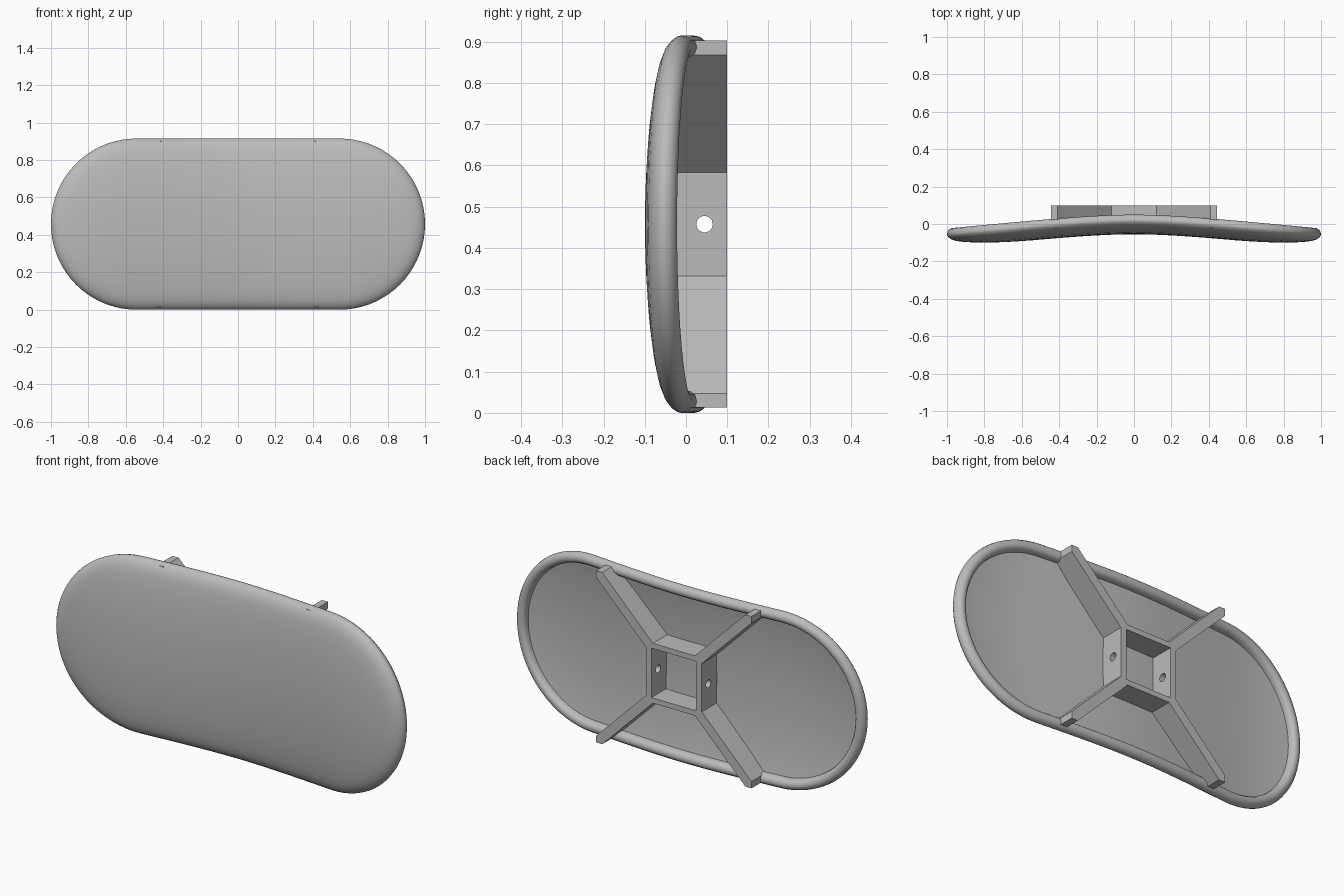
import bpy, bmesh, math
from mathutils import Matrix

if "Cube" in bpy.data.objects:
    bpy.data.objects.remove(bpy.data.objects["Cube"])

R = 0.4575          # half height of the rounded pad
CX = 1.0 - R        # centre of each round end

grey = bpy.data.materials.new("light_grey")
grey.diffuse_color = (0.5, 0.5, 0.5, 1)
grey.use_nodes = True
grey.node_tree.nodes["Principled BSDF"].inputs["Base Color"].default_value = grey.diffuse_color


def make_object(name, bm, material=grey):
    bmesh.ops.recalc_face_normals(bm, faces=bm.faces)
    mesh = bpy.data.meshes.new(name)
    bm.to_mesh(mesh)
    bm.free()
    obj = bpy.data.objects.new(name, mesh)
    bpy.context.collection.objects.link(obj)
    mesh.materials.append(material)
    return obj


def bend(x):
    """Sideways bow of the pad."""
    return 0.05 - math.sqrt(0.03 ** 2 + (0.1 * x) ** 2)


# Stadium loop: (spine x, direction x, direction z)
N_ARC, N_STRAIGHT = 36, 24
loop = []
for side in (1, -1):
    for i in range(N_ARC):
        a = -math.pi / 2 + math.pi * i / N_ARC
        loop.append((side * CX, side * math.cos(a), side * math.sin(a)))
    for i in range(N_STRAIGHT):
        loop.append((side * CX * (1 - 2 * i / N_STRAIGHT), 0, side))

# Pad section: (inset from outline, y offset), front centre -> rim bead -> back centre
section = [(R, -.075), (.38, -.0738), (.3, -.071), (.2, -.064), (.13, -.056),
           (.08, -.048), (.05, -.041), (.025, -.031), (.01, -.019), (.002, -.008),
           (0, 0), (.003, .013), (.012, .025), (.028, .03), (.044, .025),
           (.053, .013), (.055, 0), (.056, -.008), (.13, -.021), (.3, -.036), (R, -.04)]

# Curved pad with rolled rim
bm = bmesh.new()
rings = []
for d, off in section:
    ring = []
    for sx, dx, dz in loop:
        x = sx + dx * (R - d)
        ring.append(bm.verts.new((x, bend(x) + off, R + dz * (R - d))))
    rings.append(ring)
n = len(loop)
for r0, r1 in zip(rings, rings[1:]):
    for i in range(n):
        j = (i + 1) % n
        bm.faces.new((r0[i], r0[j], r1[j], r1[i]))
bmesh.ops.remove_doubles(bm, verts=bm.verts, dist=1e-5)
pad = make_object("curved_pad", bm)
bpy.context.view_layer.objects.active = pad
pad.select_set(True)
bpy.ops.object.shade_smooth_by_angle(angle=math.radians(45))

# Cross-shaped bracket: square hub with four diagonal arms
quarter = [(.16, .125), (.445, .41), (.445, .445), (.41, .445), (.12, .155)]
outline = (quarter + [(-x, z) for x, z in reversed(quarter)]
           + [(-x, -z) for x, z in quarter]
           + [(x, -z) for x, z in reversed(quarter)])
bm = bmesh.new()
face = bm.faces.new([bm.verts.new((x, -.024, R + z)) for x, z in outline])
ext = bmesh.ops.extrude_face_region(bm, geom=[face])
for v in ext["geom"]:
    if isinstance(v, bmesh.types.BMVert):
        v.co.y = 0.1
bracket = make_object("mounting_bracket", bm)

# Cutters: hub opening and the two bolt holes
bm = bmesh.new()
bmesh.ops.create_cube(bm, size=1, matrix=Matrix.Translation((0, .04, R))
                      @ Matrix.Diagonal((.256, .4, .256, 1)))
opening = make_object("opening_cutter", bm)
bm = bmesh.new()
bmesh.ops.create_cone(bm, cap_ends=True, segments=24, radius1=.02, radius2=.02, depth=.6,
                      matrix=Matrix.Translation((0, .045, R))
                      @ Matrix.Rotation(math.pi / 2, 4, 'Y'))
bolt = make_object("bolt_hole_cutter", bm)
for cutter in (opening, bolt):
    mod = bracket.modifiers.new(cutter.name, 'BOOLEAN')
    mod.operation = 'DIFFERENCE'
    mod.solver = 'EXACT'
    mod.object = cutter
    cutter.hide_render = True
    cutter.hide_set(True)
